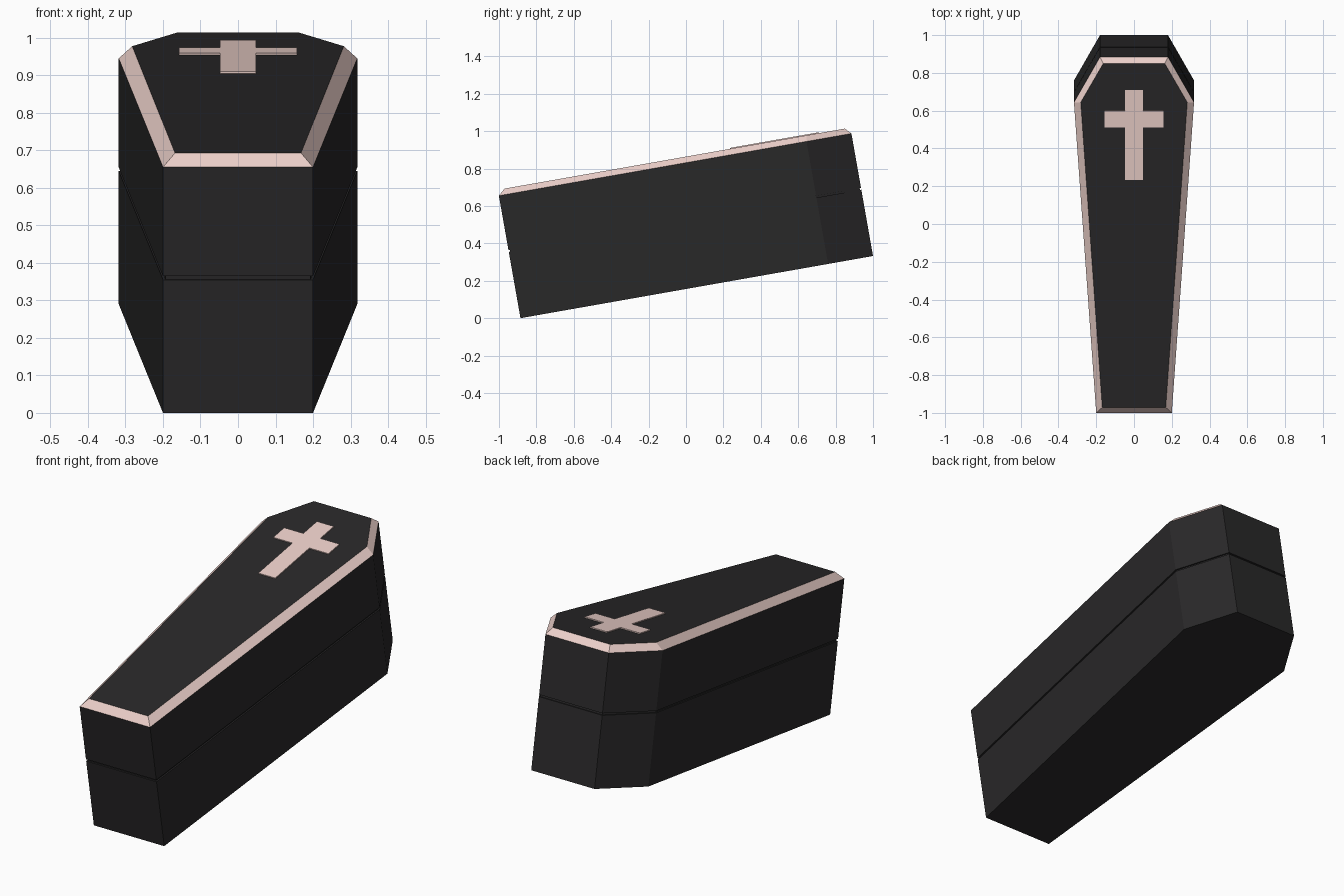
import bpy, bmesh, math

if "Cube" in bpy.data.objects:
    bpy.data.objects.remove(bpy.data.objects["Cube"])

TILT = math.radians(10)


def material(name, color):
    m = bpy.data.materials.new(name)
    m.diffuse_color = (*color, 1)
    m.use_nodes = True
    m.node_tree.nodes["Principled BSDF"].inputs["Base Color"].default_value = m.diffuse_color
    return m


black = material("black_lacquer", (0.022, 0.021, 0.022))
pink = material("pale_pink", (0.84, 0.63, 0.59))


def mirrored(half):
    """Right-hand half profile (foot to head) -> full counter-clockwise outline."""
    return half + [(-x, y) for x, y in reversed(half)]


def loft(name, rings, mats, cap_mat):
    """Skin a stack of (outline, height) rings, capped at both ends, tilted into place."""
    bm = bmesh.new()
    loops = [[bm.verts.new((x, y, z)) for x, y in pts] for pts, z in rings]
    slots = [black, pink]
    n = len(loops[0])
    for lo, hi, mat in zip(loops, loops[1:], mats):
        for i in range(n):
            j = (i + 1) % n
            bm.faces.new((lo[i], lo[j], hi[j], hi[i])).material_index = slots.index(mat)
    for loop in (loops[0][::-1], loops[-1]):
        bm.faces.new(loop).material_index = slots.index(cap_mat)
    bmesh.ops.recalc_face_normals(bm, faces=bm.faces)
    mesh = bpy.data.meshes.new(name)
    bm.to_mesh(mesh)
    bm.free()
    for m in slots:
        mesh.materials.append(m)
    ob = bpy.data.objects.new(name, mesh)
    ob.location = (0, -0.885, 0)
    ob.rotation_euler = (TILT, 0, 0)
    bpy.context.collection.objects.link(ob)
    return ob


# Hexagonal outlines: outer wall, seam recess, lid panel
outer = mirrored([(0.2, 0), (0.318, 1.67), (0.18, 1.914)])
recess = mirrored([(0.193, 0.007), (0.311, 1.668), (0.176, 1.907)])
panel = mirrored([(0.168, 0.036), (0.282, 1.676), (0.163, 1.884)])

# Lower box with a recessed lip that forms the seam groove
loft("coffin_base",
     [(outer, 0), (outer, 0.36), (recess, 0.36), (recess, 0.375)],
     [black] * 3, black)

# Lid with a pink chamfered rim around a black panel
loft("coffin_lid",
     [(outer, 0.37), (outer, 0.665), (panel, 0.697)],
     [black, pink], black)

# Raised cross on the lid
cross = mirrored([(0.048, 1.26), (0.048, 1.541), (0.157, 1.541),
                  (0.157, 1.631), (0.048, 1.631), (0.048, 1.743)])
loft("lid_cross", [(cross, 0.69), (cross, 0.702)], [pink], pink)
